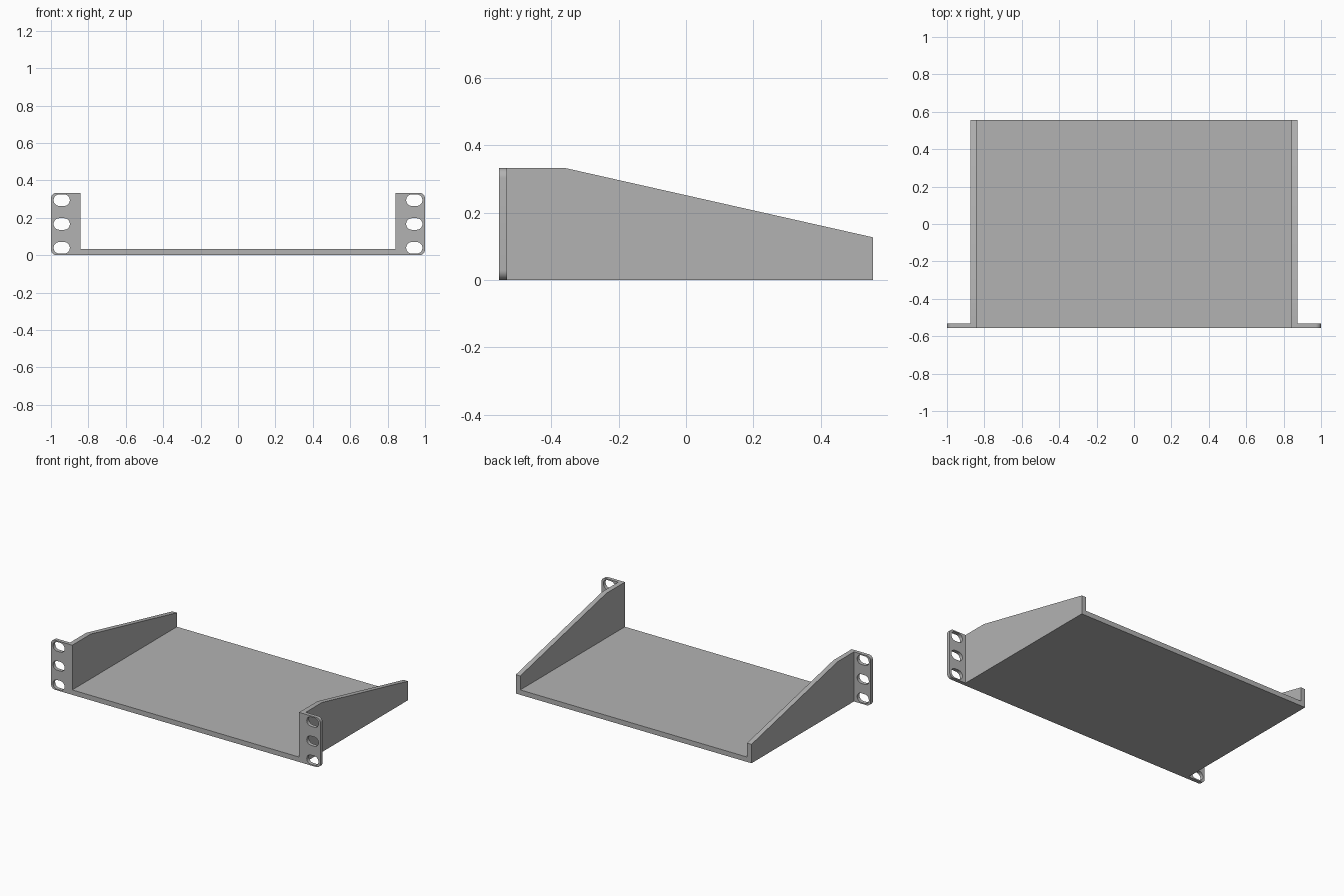
import bpy, bmesh
from math import cos, sin, pi, radians

if "Cube" in bpy.data.objects:
    bpy.data.objects.remove(bpy.data.objects["Cube"], do_unlink=True)

GREY = (0.45, 0.45, 0.45, 1)
metal = bpy.data.materials.new("grey metal")
metal.use_nodes = True
metal.diffuse_color = GREY
metal.node_tree.nodes["Principled BSDF"].inputs["Base Color"].default_value = GREY

FRONT, BACK, KNEE = -0.555, 0.555, -0.36
OUTER, INNER, FLOOR = 0.875, 0.842, 0.033
TALL, LOW = 0.333, 0.127


def finish(bm, name):
    bmesh.ops.recalc_face_normals(bm, faces=bm.faces)
    mesh = bpy.data.meshes.new(name)
    bm.to_mesh(mesh)
    bm.free()
    obj = bpy.data.objects.new(name, mesh)
    bpy.context.collection.objects.link(obj)
    mesh.materials.append(metal)
    bpy.ops.object.select_all(action='DESELECT')
    obj.select_set(True)
    bpy.context.view_layer.objects.active = obj
    bpy.ops.object.shade_smooth_by_angle(angle=radians(30))


def arc(cx, cz, r, start, sweep, steps):
    """Points on an arc, angles in degrees."""
    angles = [radians(start + sweep * i / steps) for i in range(steps + 1)]
    return [(cx + r * cos(a), cz + r * sin(a)) for a in angles]


# Shelf tray: U-shaped sections whose side walls slope down to the back
bm = bmesh.new()
rings = []
for y, h in ((FRONT, TALL), (KNEE, TALL), (BACK, LOW)):
    half = [(OUTER, 0), (OUTER, h), (INNER, h), (INNER, FLOOR)]
    profile = half + [(-x, z) for x, z in reversed(half)]
    rings.append([bm.verts.new((x, y, z)) for x, z in profile])
for a, b in zip(rings, rings[1:]):
    for i in range(len(a)):
        j = (i + 1) % len(a)
        bm.faces.new((a[i], a[j], b[j], b[i]))
bm.faces.new(rings[0])
bm.faces.new(rings[-1])
finish(bm, "shelf_tray")


# Mounting ears: plates with rounded outer corners and three slots
def mounting_ear(name, side):
    edge, corner, depth = 1.0, 0.03, 0.024
    outline = [(OUTER, 0)]
    outline += arc(edge - corner, corner, corner, -90, 90, 8)
    outline += arc(edge - corner, TALL - corner, corner, 0, 90, 8)
    outline += [(OUTER, TALL)]
    loops = [outline]
    for z in (0.039, TALL / 2, TALL - 0.039):
        loops.append(arc(0.955, z, 0.031, -90, 180, 12)
                     + arc(0.93, z, 0.031, 90, 180, 12))
    bm = bmesh.new()
    for loop in loops:
        vs = [bm.verts.new((side * x, FRONT, z)) for x, z in loop]
        for i, v in enumerate(vs):
            bm.edges.new((v, vs[(i + 1) % len(vs)]))
    bmesh.ops.triangle_fill(bm, edges=bm.edges[:], use_beauty=True, normal=(0, -1, 0))
    solid = bmesh.ops.extrude_face_region(bm, geom=bm.faces[:])
    moved = [g for g in solid["geom"] if isinstance(g, bmesh.types.BMVert)]
    bmesh.ops.translate(bm, verts=moved, vec=(0, depth, 0))
    finish(bm, name)


mounting_ear("left_mounting_ear", 1)
mounting_ear("right_mounting_ear", -1)
